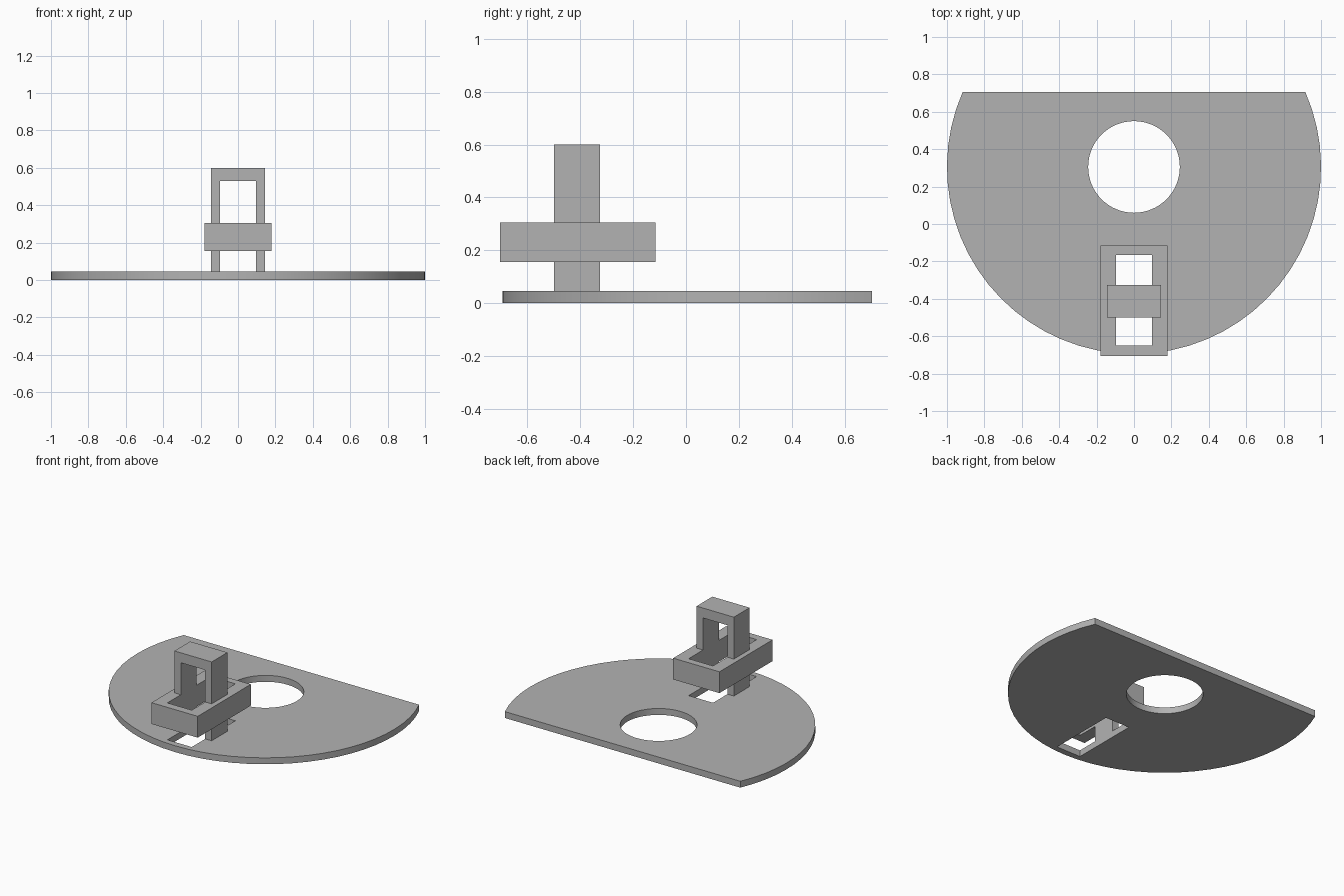
import bpy
import bmesh
from math import asin, cos, sin, pi, radians
from mathutils import Vector

default = bpy.data.objects.get("Cube")
if default:
    bpy.data.objects.remove(default, do_unlink=True)

grey = bpy.data.materials.new("plain grey")
grey.use_nodes = True
colour = (0.45, 0.45, 0.45, 1)
grey.diffuse_color = colour
grey.node_tree.nodes["Principled BSDF"].inputs["Base Color"].default_value = colour


def prism(name, points, direction):
    """Extrude a flat outline along a direction."""
    bm = bmesh.new()
    face = bm.faces.new([bm.verts.new(p) for p in points])
    grown = bmesh.ops.extrude_face_region(bm, geom=[face], use_keep_orig=True)
    moved = [v for v in grown["geom"] if isinstance(v, bmesh.types.BMVert)]
    bmesh.ops.translate(bm, verts=moved, vec=Vector(direction))
    bmesh.ops.recalc_face_normals(bm, faces=bm.faces)
    mesh = bpy.data.meshes.new(name)
    bm.to_mesh(mesh)
    bm.free()
    mesh.materials.append(grey)
    obj = bpy.data.objects.new(name, mesh)
    bpy.context.collection.objects.link(obj)
    return obj


def block(name, half_x, y0, y1, z0, z1):
    outline = [(-half_x, y0, z0), (half_x, y0, z0), (half_x, y1, z0), (-half_x, y1, z0)]
    return prism(name, outline, (0, 0, z1 - z0))


def arc(radius, start, end, steps, z):
    angles = [start + (end - start) * i / steps for i in range(steps + 1)]
    return [(radius * cos(a), CENTRE_Y + radius * sin(a), z) for a in angles]


def cut(obj, cutter):
    """Subtract the cutter, then discard it."""
    cutter.hide_render = True
    mod = obj.modifiers.new("cut", "BOOLEAN")
    mod.operation = "DIFFERENCE"
    mod.solver = "EXACT"
    mod.object = cutter
    select(obj)
    bpy.ops.object.modifier_apply(modifier=mod.name)
    bpy.data.objects.remove(cutter, do_unlink=True)


def select(obj):
    bpy.ops.object.select_all(action="DESELECT")
    obj.select_set(True)
    bpy.context.view_layer.objects.active = obj


CENTRE_Y = 0.305
PLATE_TOP = 0.045
OPENING = (0.095, -0.65, -0.165)  # half width, front, back

# Round plate with a straight back edge, a round hole and a slot
trim = asin(0.4)
plate = prism("base_plate", arc(1, pi - trim, 2 * pi + trim, 40, 0), (0, 0, PLATE_TOP))
cut(plate, prism("hole_cutter", arc(0.245, 0, 2 * pi, 64, -0.1)[:-1], (0, 0, 0.3)))
cut(plate, block("slot_cutter", *OPENING, -0.1, 0.2))
select(plate)
bpy.ops.object.shade_smooth_by_angle(angle=radians(30))

# Raised rectangular frame around the slot opening
frame = block("raised_frame", 0.18, -0.705, -0.115, 0.155, 0.305)
cut(frame, block("frame_cutter", *OPENING, 0, 0.5))

# Upright arch that carries the frame
half = [(0.145, PLATE_TOP), (0.145, 0.6), (0.095, 0.53), (0.095, PLATE_TOP)]
outer, inner = half[:2], half[2:]
mirrored = lambda pts: [(-x, z) for x, z in reversed(pts)]
profile = outer + mirrored(outer) + mirrored(inner) + inner
prism("upright_arch", [(x, -0.5, z) for x, z in profile], (0, 0.175, 0))
